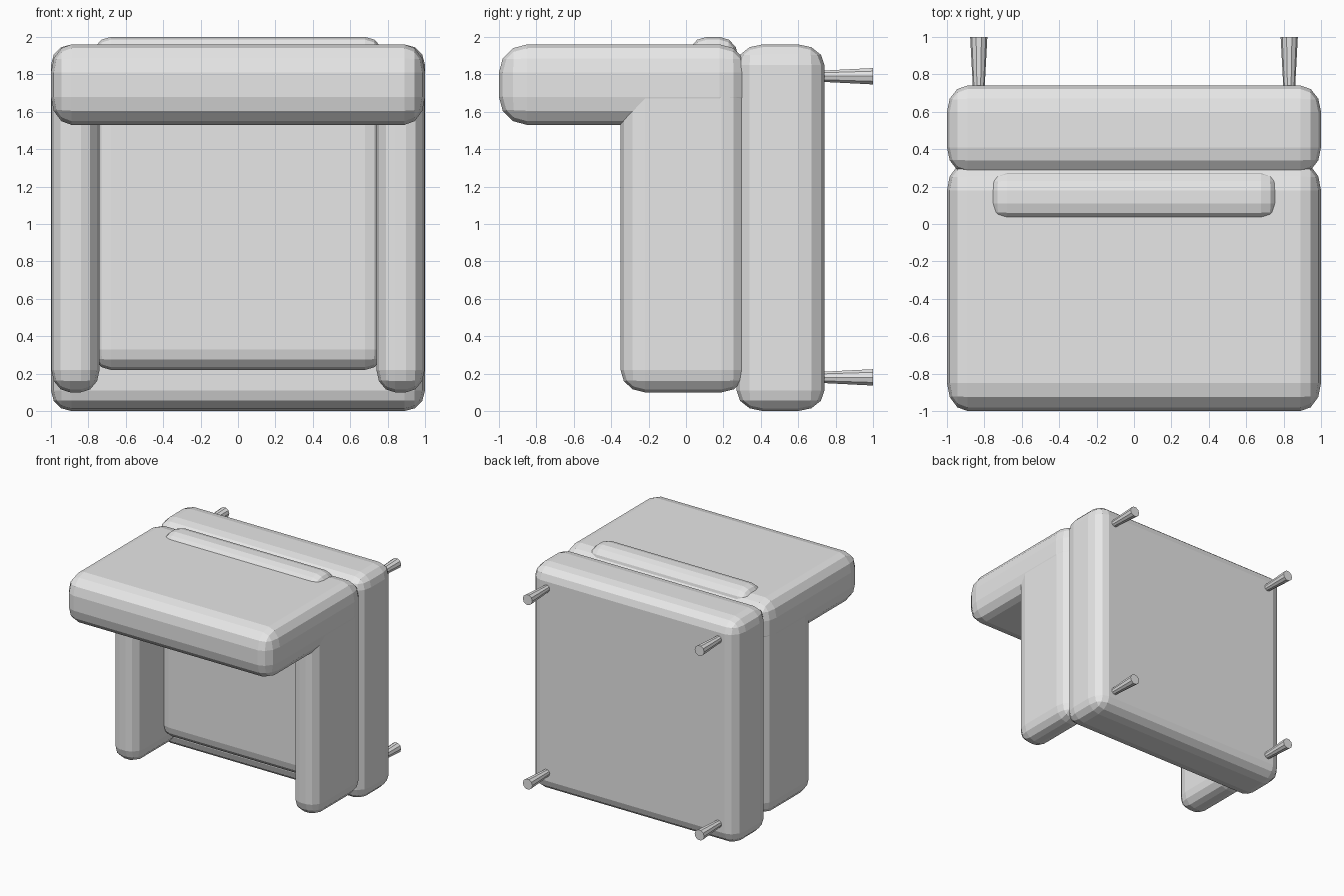
import bpy, bmesh, math
from mathutils import Matrix, Vector

if "Cube" in bpy.data.objects:
    bpy.data.objects.remove(bpy.data.objects["Cube"])

grey = bpy.data.materials.new("light grey")
grey.diffuse_color = (0.8, 0.8, 0.8, 1)
grey.use_nodes = True
grey.node_tree.nodes["Principled BSDF"].inputs["Base Color"].default_value = grey.diffuse_color


def finish(bm, name):
    bmesh.ops.recalc_face_normals(bm, faces=bm.faces[:])
    mesh = bpy.data.meshes.new(name)
    bm.to_mesh(mesh)
    bm.free()
    mesh.materials.append(grey)
    obj = bpy.data.objects.new(name, mesh)
    bpy.context.collection.objects.link(obj)
    return obj


def padded_box(name, lo, hi, round_by):
    """Box from lo to hi with three-step rounded edges, radius per axis."""
    lo, hi, r = Vector(lo), Vector(hi), Vector(round_by)
    size = hi - lo
    bm = bmesh.new()
    bmesh.ops.create_cube(bm, size=1)
    bmesh.ops.scale(bm, vec=[size[i] / r[i] for i in range(3)], verts=bm.verts[:])
    bmesh.ops.bevel(bm, geom=bm.edges[:], offset=1, segments=3, profile=0.5,
                    affect='EDGES', clamp_overlap=False)
    bmesh.ops.scale(bm, vec=r, verts=bm.verts[:])
    bmesh.ops.translate(bm, vec=(lo + hi) / 2, verts=bm.verts[:])
    return finish(bm, name)


def leg(name, x, z):
    """Ten-sided leg, widening towards its free end."""
    y0, y1 = 0.70, 1.0
    bm = bmesh.new()
    bmesh.ops.create_cone(bm, cap_ends=True, segments=10, radius1=0.046,
                          radius2=0.03, depth=y1 - y0)
    turn = Matrix.Rotation(math.radians(90), 4, 'X') @ Matrix.Rotation(math.radians(90), 4, 'Z')
    bmesh.ops.transform(bm, matrix=Matrix.Translation((x, (y0 + y1) / 2, z)) @ turn,
                        verts=bm.verts[:])
    return finish(bm, name)


# Armchair tipped onto its back: base upright, backrest on top
padded_box("seat_base", (-1, 0.27, 0), (1, 0.74, 1.96), (0.11, 0.14, 0.11))
padded_box("backrest", (-1, -1, 1.53), (1, 0.33, 1.96), (0.11, 0.15, 0.15))

# Seat cushion, poking out slightly through the backrest
padded_box("seat_cushion", (-0.78, 0.01, 0.22), (0.78, 0.28, 2.0), (0.10, 0.10, 0.11))

# Arms and legs on both sides
for side, s in (("left", -1), ("right", 1)):
    xs = sorted((s * 0.74, s * 0.998))
    padded_box(side + "_arm", (xs[0], -0.35, 0.1), (xs[1], 0.32, 1.85), (0.10, 0.13, 0.12))
    for end, z in (("front", 0.18), ("back", 1.79)):
        leg(f"{end}_{side}_leg", s * 0.83, z)
